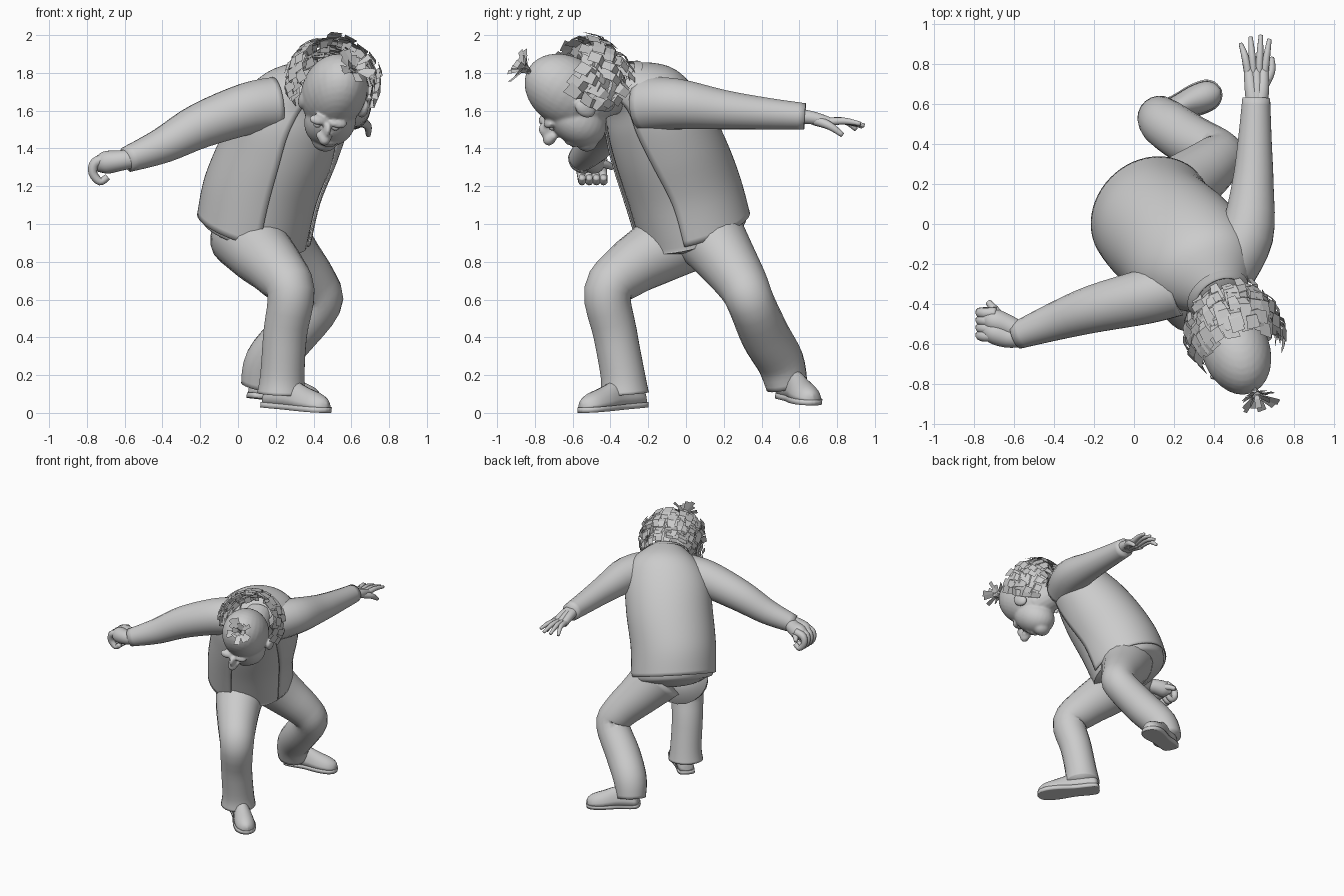
import bpy, bmesh, math, random
from mathutils import Vector as V, Matrix

if "Cube" in bpy.data.objects:
    bpy.data.objects.remove(bpy.data.objects["Cube"])

random.seed(4)
Z = V((0, 0, 1))


def finish(name, bm, smooth=True):
    bmesh.ops.recalc_face_normals(bm, faces=bm.faces)
    me = bpy.data.meshes.new(name)
    bm.to_mesh(me)
    bm.free()
    for p in me.polygons:
        p.use_smooth = smooth
    ob = bpy.data.objects.new(name, me)
    bpy.context.collection.objects.link(ob)
    return ob


def spline(rows, n):
    """Catmull-Rom through rows of numbers, n steps per span."""
    out = []
    for i in range(len(rows) - 1):
        a, b, c, d = (rows[max(i - 1, 0)], rows[i], rows[i + 1], rows[min(i + 2, len(rows) - 1)])
        for k in range(n):
            t = k / n
            out.append([0.5 * (2 * q + (r - p) * t + (2 * p - 5 * q + 4 * r - s) * t * t
                               + (3 * q - p - 3 * r + s) * t ** 3) for p, q, r, s in zip(a, b, c, d)])
    return out + [list(rows[-1])]


def skin(bm, rings, closed=True):
    vs = [[bm.verts.new(p) for p in r] for r in rings]
    n = len(vs[0])
    for a, b in zip(vs, vs[1:]):
        for i in range(n if closed else n - 1):
            j = (i + 1) % n
            bm.faces.new((a[i], a[j], b[j], b[i]))
    if closed:
        bm.faces.new(vs[0])
        bm.faces.new(vs[-1])


def tube(bm, rows, n=4, seg=20):
    """Round limb along rows of (x, y, z, radius)."""
    rows = spline(rows, n)
    pts = [V(r[:3]) for r in rows]
    ref = (pts[-1] - pts[0]).orthogonal().normalized()
    rings = []
    for i, p in enumerate(pts):
        d = (pts[min(i + 1, len(pts) - 1)] - pts[max(i - 1, 0)]).normalized()
        ref = (ref - d * ref.dot(d)).normalized()
        w = d.cross(ref)
        rings.append([p + (ref * math.cos(t) + w * math.sin(t)) * rows[i][3]
                      for t in (2 * math.pi * k / seg for k in range(seg))])
    skin(bm, rings)


def limb(name, rows, n=4):
    bm = bmesh.new()
    tube(bm, rows, n)
    return finish(name, bm)


# Head axes: side, crown, back of head
U = V((.30, -.81, .51)).normalized()
S = V((0, .5, .85)).cross(U).normalized()
E = U.cross(S).normalized()


def ball(bm, c, rs, ru, re):
    m = Matrix((S * rs, U * ru, E * re)).transposed().to_4x4()
    bmesh.ops.create_uvsphere(bm, u_segments=28, v_segments=18, radius=1,
                              matrix=Matrix.Translation(c) @ m)


# Torso sections: centre, half width, half depth, yaw, forward tilt, front opening
BODY = [(.085, .04, .975, .315, .30, 43, 23, 34), (.13, -.02, 1.18, .315, .305, 43, 20, 35),
        (.22, -.10, 1.40, .32, .29, 37, 24, 33), (.30, -.185, 1.59, .31, .25, 32, 33, 30),
        (.365, -.25, 1.71, .25, .195, 30, 40, 28), (.43, -.36, 1.765, .13, .125, 30, 45, 30)]


def torso_rings(rows, scale=1, opened=True, seg=48):
    rings = []
    for x, y, z, a, b, yaw, tilt, gap in spline(rows, 5):
        yaw, tilt = math.radians(yaw), math.radians(tilt)
        side = V((math.cos(yaw), math.sin(yaw), 0))
        fwd = V((math.sin(yaw), -math.cos(yaw), 0)) * math.cos(tilt) - Z * math.sin(tilt)
        g = math.radians(gap) if opened else 0
        span = 2 * math.pi - 2 * g
        n = seg - 1 if opened else seg
        rings.append([V((x, y, z)) + fwd * b * scale * math.cos(g + span * k / n)
                      + side * a * scale * math.sin(g + span * k / n) for k in range(seg)])
    return rings


# Open jacket
bm = bmesh.new()
skin(bm, torso_rings(BODY), closed=False)
jacket = finish("jacket", bm)
mod = jacket.modifiers.new("cloth", 'SOLIDIFY')
mod.thickness = .008
mod.offset = 0

# Shirt and belly showing in the opening, rounded off into the seat
bm = bmesh.new()
seat = [(.10, .04, .875, .06, .05, 45, 16, 0), (.10, .04, .89, .18, .17, 45, 18, 0),
        (.10, .04, .93, .27, .27, 45, 20, 0)]
skin(bm, torso_rings(seat + BODY, .95, opened=False))
finish("shirt", bm)

# Collar
bm = bmesh.new()
collar = [(.41, -.33, 1.735, .15, .145, 30, 45, 26), (.43, -.37, 1.775, .125, .12, 30, 45, 30),
          (.42, -.355, 1.755, .165, .155, 30, 45, 22)]
skin(bm, torso_rings(collar), closed=False)
finish("collar", bm)

# Sleeves
limb("right_sleeve", [(.20, -.32, 1.635, .145), (.05, -.365, 1.61, .138), (-.2, -.425, 1.52, .12),
                      (-.4, -.49, 1.415, .095), (-.59, -.56, 1.34, .068)])
limb("left_sleeve", [(.47, -.22, 1.63, .15), (.565, -.05, 1.635, .136), (.595, .2, 1.605, .105),
                     (.605, .42, 1.585, .085), (.612, .63, 1.57, .07)])

# Trouser legs
limb("right_trouser_leg", [(.05, .0, .95, .21), (.12, -.16, .85, .175), (.21, -.31, .755, .148),
                           (.28, -.415, .64, .127), (.25, -.375, .42, .117), (.235, -.335, .2, .118),
                           (.23, -.325, .1, .13)])
limb("left_trouser_leg", [(.16, .1, .97, .20), (.27, .2, .83, .165), (.395, .30, .68, .135),
                          (.425, .345, .58, .125), (.28, .42, .41, .13), (.16, .50, .27, .125),
                          (.125, .535, .14, .11)])


# Shoes: sections along the foot (position, half width, height)
LAST = [(0, .01, .05), (.03, .05, .10), (.15, .062, .14), (.4, .06, .14), (.65, .075, .105),
        (.85, .072, .08), (.96, .045, .055), (1, .008, .03)]


def shoe(name, heel, toe):
    heel, toe = V(heel), V(toe)
    d = toe - heel
    side = d.cross(Z).normalized()
    up = side.cross(d).normalized()
    bm = bmesh.new()
    for grow, low, upper in ((1, .02, True), (1.08, 0, False)):
        rings = []
        for t, w, h in spline(LAST, 3):
            c = heel + d * (.5 + (t - .5) * (1 + (grow - 1) * .35))
            ring = []
            for k in range(20):
                sn = math.sin(2 * math.pi * k / 20)
                z = low + max(h * sn, 0) if upper else (.028 if sn > 0 else 0)
                ring.append(c + side * w * grow * math.cos(2 * math.pi * k / 20) + up * z)
            rings.append(ring)
        skin(bm, rings)
    finish(name, bm)


shoe("right_shoe", (.15, -.23, .03), (.47, -.55, .0))
shoe("left_shoe", (.06, .52, .08), (.43, .67, .04))

# Left hand, open
bm = bmesh.new()
for dx in (-.028, 0, .028):
    tube(bm, [(.615 + dx * .5, .60, 1.57, .04), (.615 + dx, .68, 1.56, .034),
              (.612 + dx * 1.3, .77, 1.535, .026)])
for x0, x1, y1, z1 in ((.575, .535, .90, 1.50), (.60, .583, .935, 1.515),
                       (.625, .635, .945, 1.52), (.65, .678, .925, 1.53)):
    tube(bm, [(x0, .74, 1.54, .022), ((x0 + x1) / 2, .84, 1.545, .018), (x1, y1, z1, .011)], 4, 10)
tube(bm, [(.64, .68, 1.55, .028), (.685, .76, 1.52, .022), (.69, .83, 1.47, .013)], 4, 10)
finish("left_hand", bm)

# Right hand, curled
bm = bmesh.new()
for dy in (-.035, .02):
    tube(bm, [(-.56, -.555 + dy * .3, 1.345, .05), (-.63, -.53 + dy, 1.335, .055),
              (-.70, -.505 + dy, 1.325, .06), (-.75, -.485 + dy, 1.31, .035)])
for i in range(4):
    y = -.56 + .038 * i
    tube(bm, [(-.69, y, 1.345, .03), (-.755, y, 1.325, .028), (-.768, y + .005, 1.27, .024),
              (-.73, y + .01, 1.225, .021), (-.69, y + .01, 1.25, .018)], 4, 10)
tube(bm, [(-.64, -.51, 1.32, .03), (-.69, -.44, 1.32, .024), (-.73, -.39, 1.30, .015)], 4, 10)
finish("right_hand", bm)

# Head: skull, jaw, cheeks, nose, brow, ears and neck fused together
bm = bmesh.new()
skull, jaw = V((.51, -.63, 1.70)), V((.488, -.575, 1.545))
ball(bm, skull, .17, .245, .185)
ball(bm, jaw, .135, .165, .125)
ball(bm, jaw - U * .10 - E * .06, .07, .06, .06)
nose = V((.458, -.722, 1.455))
ball(bm, nose, .034, .036, .042)
ball(bm, nose + U * .03 + E * .03, .022, .055, .045)
for k in (-1, 1):
    ball(bm, nose + S * k * .026 + E * .018 - U * .008, .018, .02, .022)
    ball(bm, nose + U * .065 + S * k * .055 + E * .065, .05, .022, .03)
    ball(bm, V((.505, -.575, 1.635)) + S * k * .165, .026, .06, .045)
ball(bm, jaw - E * .118 - U * .02, .05, .014, .018)
ball(bm, jaw - E * .114 - U * .05, .042, .014, .018)
tube(bm, [(.41, -.32, 1.70, .11), (.45, -.42, 1.68, .11), (.50, -.53, 1.64, .12)])
head = finish("head", bm)
mod = head.modifiers.new("fuse", 'REMESH')
mod.mode = 'VOXEL'
mod.voxel_size = .008
mod.use_smooth_shade = True
mod = head.modifiers.new("soften", 'SMOOTH')
mod.iterations = 8

# Eyes
bm = bmesh.new()
for k in (-1, 1):
    ball(bm, nose + U * .035 + S * k * .05 + E * .058, .022, .018, .02)
finish("eyes", bm)


def card(bm, pts, side, w0, w1):
    """Narrow strip of hair along pts."""
    n = len(pts) - 1
    rings = [[p - side * (w0 + (w1 - w0) * i / n), p + side * (w0 + (w1 - w0) * i / n)]
             for i, p in enumerate(pts)]
    skin(bm, rings, closed=False)


# Hair: overlapping rows of strips arching over the back of the head
bm = bmesh.new()
centre = V((.515, -.58, 1.775))
for row in range(6):
    for k in range(21):
        ang = math.radians(-104 + 208 * k / 20 + random.uniform(-4, 4))
        out = S * math.sin(ang) + E * math.cos(ang)
        side = S * math.cos(ang) - E * math.sin(ang)
        h = .075 - .04 * row + random.uniform(-.015, .015)
        r = math.sqrt(max(.02, 1 - (h / .27) ** 2)) * random.uniform(.215, .255)
        ln = random.uniform(.09, .13)
        side = (side + U * random.uniform(-.3, .3)).normalized()
        p = centre + out * r + U * h
        card(bm, [p - out * .02 + U * .02, p + out * .005 - U * ln * .4,
                  p + out * random.uniform(-.05, .0) - U * ln * .8],
             side, random.uniform(.024, .038), random.uniform(.016, .03))
finish("hair", bm, smooth=False)

# Forelock tuft on the crown
bm = bmesh.new()
root = V((.60, -.82, 1.80))
for k in range(18):
    ang = 2 * math.pi * k / 18
    out = S * math.cos(ang) + E * math.sin(ang)
    side = S * math.sin(ang) - E * math.cos(ang)
    ln, sp = random.uniform(.08, .125), random.uniform(.3, 1)
    card(bm, [root, root + (U + out * sp * .6) * ln * .5, root + (U * .8 + out * sp) * ln],
         side, .01, random.uniform(.014, .024))
finish("forelock", bm, smooth=False)
